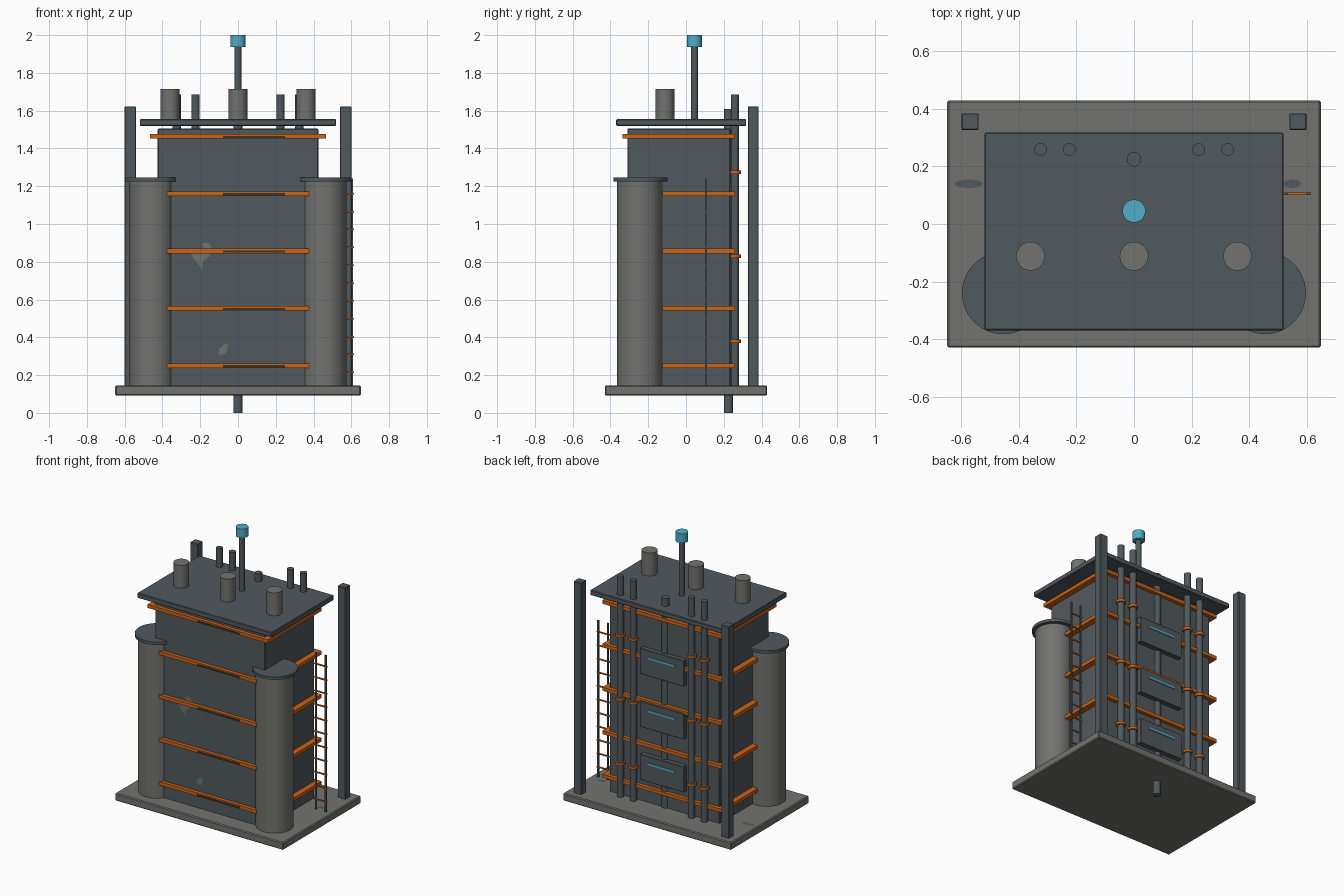
import bpy, bmesh, math

if "Cube" in bpy.data.objects:
    bpy.data.objects.remove(bpy.data.objects["Cube"])


def mat(name, r, g, b):
    m = bpy.data.materials.new(name)
    m.diffuse_color = (r, g, b, 1)
    m.use_nodes = True
    m.node_tree.nodes["Principled BSDF"].inputs["Base Color"].default_value = m.diffuse_color
    return m


STEEL = mat("dark_steel", 0.083, 0.10, 0.11)
GREY = mat("warm_grey", 0.168, 0.168, 0.162)
ORANGE = mat("rust_orange", 0.60, 0.125, 0.008)
CYAN = mat("cyan_light", 0.08, 0.42, 0.58)
SOOT = mat("soot_brown", 0.045, 0.035, 0.018)


def finish(bm, name, m, smooth=False):
    me = bpy.data.meshes.new(name)
    bm.to_mesh(me)
    bm.free()
    me.materials.append(m)
    ob = bpy.data.objects.new(name, me)
    bpy.context.collection.objects.link(ob)
    if smooth:
        bpy.ops.object.select_all(action='DESELECT')
        ob.select_set(True)
        bpy.context.view_layer.objects.active = ob
        bpy.ops.object.shade_smooth_by_angle(angle=math.radians(35))
    return ob


def box(name, m, x, y, z, bevel=0.0):
    """Box from (min, max) pairs."""
    bm = bmesh.new()
    bmesh.ops.create_cube(bm, size=1)
    for v in bm.verts:
        v.co = [(p[0] + p[1]) / 2 + c * (p[1] - p[0]) for p, c in zip((x, y, z), v.co)]
    if bevel:
        bmesh.ops.bevel(bm, geom=bm.edges[:], offset=bevel, segments=1, affect='EDGES')
    return finish(bm, name, m)


def cyl(name, m, x, y, z0, z1, r, n=32):
    bm = bmesh.new()
    bmesh.ops.create_cone(bm, cap_ends=True, segments=n, radius1=r, radius2=r, depth=z1 - z0)
    bmesh.ops.translate(bm, verts=bm.verts[:], vec=(x, y, (z0 + z1) / 2))
    return finish(bm, name, m, True)


def patch(name, m, pts):
    """Flat worn patch from outline points."""
    bm = bmesh.new()
    bm.faces.new([bm.verts.new(p) for p in pts])
    return finish(bm, name, m)


# Base, main body and floating roof plate
box("base_plate", GREY, (-0.65, 0.65), (-0.43, 0.43), (0.092, 0.145), 0.006)
box("main_body", STEEL, (-0.425, 0.425), (-0.31, 0.235), (0.14, 1.505), 0.004)
box("roof_plate", STEEL, (-0.52, 0.52), (-0.37, 0.318), (1.52, 1.555), 0.004)

# Bands around the body, with a darkened strip on each front
for i in range(5):
    z = 0.25 + 0.3035 * i
    box(f"band_{i}", ORANGE, (-0.465, 0.465), (-0.335, 0.26), (z - 0.012, z + 0.012))
    box(f"band_soot_{i}", SOOT, (-0.08, 0.25), (-0.337, -0.335), (z - 0.009, z + 0.003))

for s, side in ((-1, "left"), (1, "right")):
    # Front corner tanks with caps, and rear posts
    cyl(f"{side}_tank", GREY, s * 0.455, -0.245, 0.14, 1.225, 0.12, 48)
    cyl(f"{side}_tank_cap", STEEL, s * 0.455, -0.24, 1.225, 1.245, 0.143, 48)
    box(f"{side}_post", STEEL, sorted((s * 0.54, s * 0.6)), (0.327, 0.385), (0.14, 1.622), 0.003)
    # Rear pipes with clamps
    for j, px in enumerate((0.225, 0.325)):
        cyl(f"{side}_pipe_{j}", STEEL, s * px, 0.259, 0.14, 1.685, 0.022, 20)
        for k, z in enumerate((0.38, 0.83, 1.275)):
            cyl(f"{side}_clamp_{j}_{k}", ORANGE, s * px, 0.259, z - 0.009, z + 0.009, 0.031, 20)

# Central rear pipe running through the base
cyl("central_pipe", STEEL, 0, 0.225, 0.0, 1.61, 0.025, 24)

# Rear panels with light strips
for i in range(3):
    z = 0.395 + 0.37 * i
    box(f"rear_panel_{i}", STEEL, (-0.17, 0.17), (0.225, 0.268), (z - 0.09, z + 0.09), 0.003)
    box(f"panel_light_{i}", CYAN, (-0.105, 0.105), (0.266, 0.273), (z + 0.031, z + 0.044))

# Roof stacks, mast and beacon
for i in (-1, 0, 1):
    cyl(f"roof_stack_{i + 1}", GREY, i * 0.36, -0.112, 1.55, 1.715, 0.05)
cyl("mast", STEEL, 0, 0.045, 1.555, 1.945, 0.018, 20)
cyl("beacon", CYAN, 0, 0.045, 1.937, 2.0, 0.04)

# Side ladder
for i, x in enumerate((0.53, 0.605)):
    box(f"ladder_rail_{i}", STEEL, (x - 0.005, x + 0.005), (0.1, 0.11), (0.145, 1.24))
for i in range(11):
    z = 0.215 + 0.0945 * i
    box(f"ladder_rung_{i}", ORANGE, (0.518, 0.615), (0.101, 0.109), (z - 0.004, z + 0.004))

# Worn patches on the front and on the base
patch("front_wear_high", GREY, [(x, -0.3115, z) for x, z in (
    (-0.19, 0.755), (-0.188, 0.80), (-0.15, 0.83), (-0.14, 0.88), (-0.155, 0.90),
    (-0.19, 0.90), (-0.18, 0.87), (-0.25, 0.84), (-0.22, 0.80))])
patch("front_wear_low", GREY, [(x, -0.3115, z) for x, z in (
    (-0.10, 0.305), (-0.065, 0.315), (-0.05, 0.36), (-0.07, 0.365), (-0.10, 0.34))])
for name, cx, rx in (("left", -0.575, 0.05), ("right", 0.55, 0.03)):
    patch(f"{name}_base_stain", STEEL, [
        (cx + rx * math.cos(a * math.pi / 6), 0.14 + 0.015 * math.sin(a * math.pi / 6), 0.1465)
        for a in range(12)])
